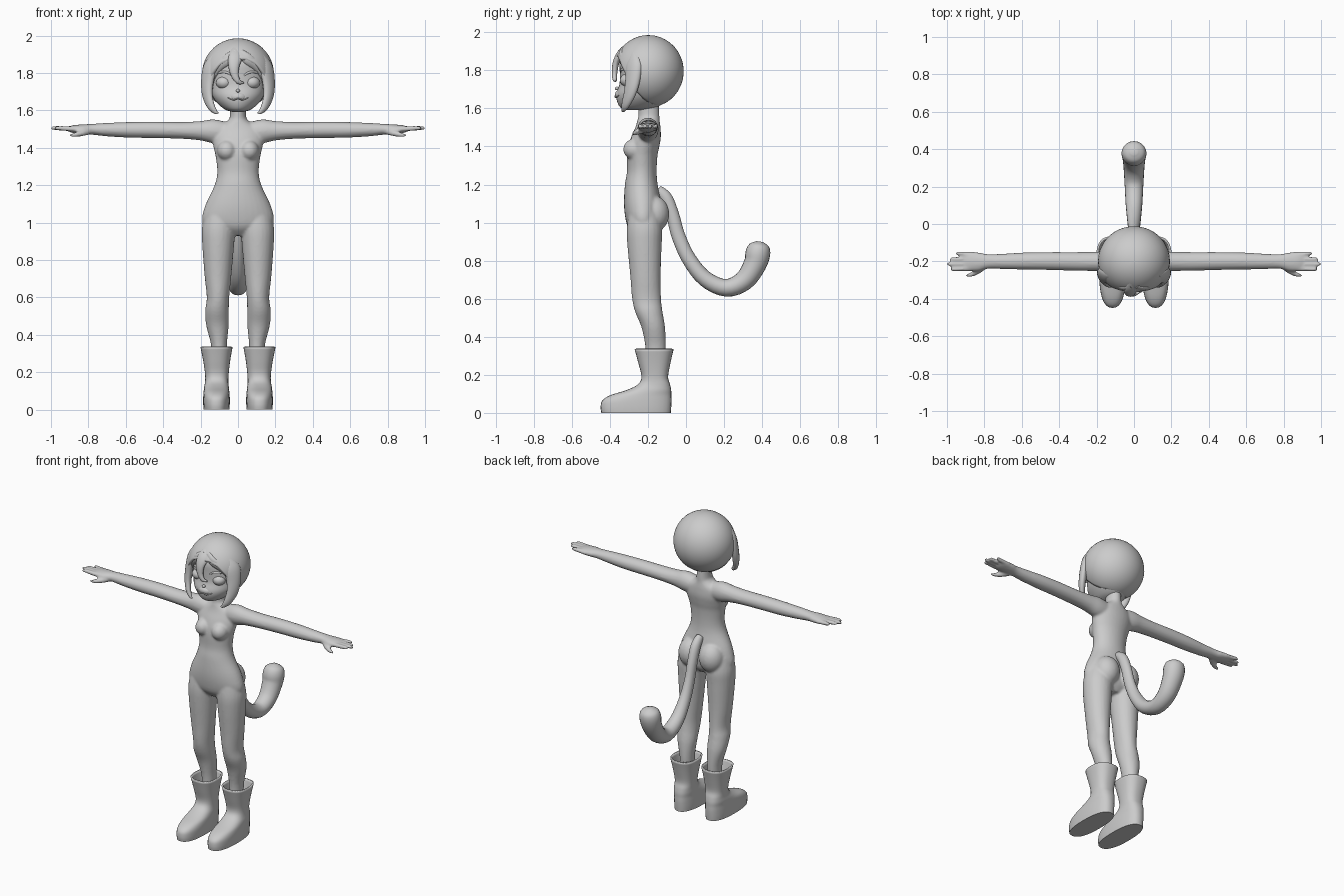
import bpy, bmesh, math
from mathutils import Vector

skin = bpy.data.materials.new("plain_grey")
skin.diffuse_color = (0.6, 0.6, 0.6, 1)


def finish(name, bm):
    bmesh.ops.recalc_face_normals(bm, faces=bm.faces[:])
    me = bpy.data.meshes.new(name)
    bm.to_mesh(me)
    bm.free()
    ob = bpy.data.objects.new(name, me)
    bpy.context.collection.objects.link(ob)
    me.materials.append(skin)
    bpy.ops.object.select_all(action='DESELECT')
    ob.select_set(True)
    bpy.context.view_layer.objects.active = ob
    bpy.ops.object.shade_smooth_by_angle(angle=math.radians(50))
    return ob


def spline(rows, sub):
    """Catmull-Rom interpolation through rows of numbers."""
    out = []
    for i in range(len(rows) - 1):
        p0, p1, p2, p3 = (rows[max(0, min(len(rows) - 1, i + k))] for k in (-1, 0, 1, 2))
        for s in range(sub):
            t = s / sub
            out.append([0.5 * (2 * b + (c - a) * t + (2 * a - 5 * b + 4 * c - d) * t * t
                               + (3 * b - a - 3 * c + d) * t ** 3) for a, b, c, d in zip(p0, p1, p2, p3)])
    return out + [list(rows[-1])]


def sweep(bm, rows, ref, n=20, sub=4, axis=None, power=1.0, top=True, side=1):
    """Skin ellipses along a path; each row is x, y, z, half width, half depth."""
    rows = spline([(r[0] * side, *r[1:]) for r in rows], sub)
    pts = [Vector(r[:3]) for r in rows]
    rings = []
    for i, r in enumerate(rows):
        t = Vector(axis) if axis else (pts[min(i + 1, len(pts) - 1)] - pts[max(i - 1, 0)]).normalized()
        u = Vector(ref).cross(t).normalized()
        v = t.cross(u)
        ring = []
        for k in range(n):
            c, s = math.cos(2 * math.pi * k / n), math.sin(2 * math.pi * k / n)
            c, s = math.copysign(abs(c) ** power, c), math.copysign(abs(s) ** power, s)
            ring.append(bm.verts.new(pts[i] + u * c * r[3] + v * s * r[4]))
        rings.append(ring)
    for a, b in zip(rings, rings[1:]):
        for k in range(n):
            bm.faces.new((a[k], a[(k + 1) % n], b[(k + 1) % n], b[k]))
    bm.faces.new(rings[0][::-1])
    if top:
        bm.faces.new(rings[-1])


def ball(bm, centre, size):
    vs = bmesh.ops.create_uvsphere(bm, u_segments=24, v_segments=16, radius=1)["verts"]
    for v in vs:
        v.co = Vector(centre) + Vector(a * b for a, b in zip(v.co, size))


UP, BACK = (0, 0, 1), (0, 1, 0)

# Body: overlapping torso, legs, arms and hands fused into one skin
bm = bmesh.new()
sweep(bm, [(0, -.215, .93, .07, .05), (0, -.22, .97, .165, .082), (0, -.225, 1.02, .192, .093),
           (0, -.228, 1.1, .172, .098), (0, -.235, 1.2, .125, .086), (0, -.232, 1.27, .111, .078),
           (0, -.23, 1.35, .119, .08), (0, -.222, 1.4, .13, .082), (0, -.21, 1.45, .138, .078),
           (0, -.2, 1.5, .125, .066), (0, -.197, 1.54, .062, .058), (0, -.195, 1.57, .043, .055),
           (0, -.2, 1.66, .045, .055)], BACK, n=32, axis=UP)
for s in (-1, 1):
    # leg
    sweep(bm, [(.1, -.16, .26, .04, .05), (.102, -.16, .35, .043, .054), (.11, -.172, .45, .06, .062),
               (.112, -.195, .53, .063, .072), (.107, -.207, .6, .06, .076), (.107, -.213, .72, .072, .08),
               (.106, -.218, .88, .085, .09), (.103, -.218, .97, .09, .093),
               (.095, -.22, 1.06, .08, .08)], BACK, n=24, axis=UP, side=s)
    ball(bm, (s * .076, -.168, 1.045), (.08, .08, .095))
    ball(bm, (s * .06, -.27, 1.385), (.052, .06, .055))
    # arm and palm
    sweep(bm, [(.05, -.2, 1.48, .05, .055), (.13, -.2, 1.488, .056, .064), (.2, -.2, 1.491, .052, .052),
               (.3, -.2, 1.493, .05, .045), (.45, -.198, 1.496, .048, .044), (.58, -.198, 1.496, .046, .042),
               (.7, -.2, 1.497, .041, .036), (.78, -.2, 1.499, .039, .029), (.83, -.202, 1.499, .05, .026),
               (.88, -.2, 1.5, .052, .021), (.905, -.2, 1.5, .044, .014)], UP, axis=(s, 0, 0), side=s)
    # fingers and thumb
    for y, y2, tip in ((-.163, -.157, .955), (-.189, -.188, .985), (-.214, -.215, 1.0), (-.239, -.243, .982)):
        sweep(bm, [(.87, y, 1.5, .014, .014), (.92, (y + y2) / 2, 1.503, .0125, .013),
                   (tip - .012, y2, 1.505, .0105, .011), (tip, y2, 1.505, .005, .005)], UP, n=10, side=s)
    sweep(bm, [(.79, -.215, 1.49, .018, .018), (.83, -.25, 1.478, .016, .016), (.87, -.27, 1.47, .013, .013),
               (.9, -.278, 1.465, .006, .006)], UP, n=10, side=s)
body = finish("body", bm)
rm = body.modifiers.new("fuse", 'REMESH')
rm.mode, rm.voxel_size, rm.use_smooth_shade = 'VOXEL', .0075, True
sm = body.modifiers.new("soften", 'SMOOTH')
sm.factor, sm.iterations = .5, 5

# Tail with a fat rounded tip
bm = bmesh.new()
sweep(bm, [(0, -.15, 1.17, .028, .024), (0, -.105, 1.13, .033, .03), (0, -.07, 1.04, .034, .03),
           (0, -.04, .93, .036, .03), (0, .015, .81, .038, .036), (0, .1, .705, .042, .044),
           (0, .21, .657, .046, .05), (0, .305, .695, .053, .056), (0, .362, .78, .06, .063),
           (0, .378, .84, .065, .067), (0, .385, .88, .052, .054), (0, .388, .9, .018, .018)], (1, 0, 0))
for v in bm.verts:   # keep the sweep's wide side across the body
    v.co.x *= 1.0
finish("tail", bm)

# Boots: open flared shafts on long rounded feet
for s, label in ((-1, "left"), (1, "right")):
    bm = bmesh.new()
    rows = [(.115, -.2625, 0, .069, .1825), (.115, -.263, .03, .071, .1855), (.115, -.258, .065, .071, .182),
            (.115, -.237, .093, .069, .16), (.115, -.195, .12, .066, .117), (.114, -.168, .15, .062, .084),
            (.113, -.164, .19, .063, .07), (.114, -.166, .26, .072, .084), (.115, -.1675, .335, .086, .1025)]
    sweep(bm, rows, BACK, n=32, axis=UP, power=.82, top=False, side=s)
    boot = finish(label + "_boot", bm)
    so = boot.modifiers.new("wall", 'SOLIDIFY')
    so.thickness, so.offset = .01, -1

# Face with chin and muzzle
bm = bmesh.new()
sweep(bm, [(0, -.26, 1.592, .03, .05), (0, -.25, 1.605, .07, .095), (0, -.235, 1.64, .112, .128),
           (0, -.225, 1.68, .138, .14), (0, -.215, 1.73, .15, .134), (0, -.21, 1.79, .155, .138),
           (0, -.205, 1.86, .145, .14), (0, -.2, 1.92, .1, .1)], BACK, n=40, axis=UP)
ball(bm, (0, -.335, 1.672), (.05, .038, .03))
ball(bm, (0, -.362, 1.705), (.01, .012, .009))
finish("face", bm)

# Eyes, brows and mouth
for s, label in ((-1, "left"), (1, "right")):
    bm = bmesh.new()
    ball(bm, (s * .075, -.305, 1.748), (.042, .042, .035))
    finish(label + "_eye", bm)
    bm = bmesh.new()
    sweep(bm, [(.03, -.343, 1.785, .003, .004), (.06, -.341, 1.803, .005, .006),
               (.1, -.318, 1.803, .005, .006), (.13, -.285, 1.785, .003, .003)], UP, n=8, side=s)
    finish(label + "_brow", bm)
bm = bmesh.new()
sweep(bm, [(-.055, -.352, 1.668, .003, .002), (-.025, -.368, 1.656, .004, .003), (0, -.373, 1.664, .004, .003),
           (.025, -.368, 1.656, .004, .003), (.055, -.352, 1.668, .003, .002)], UP, n=8)
finish("mouth", bm)

# Hair cap: columns from the crown down to a hem that rises over the face
hem = [(0, 1.875), (15, 1.875), (32, 1.85), (48, 1.79), (62, 1.70), (78, 1.645), (95, 1.622), (130, 1.61), (180, 1.608)]
bm = bmesh.new()
N, M = 72, 18
crown = bm.verts.new((0, -.197, 1.985))
cols = []
for i in range(N):
    th = 2 * math.pi * i / N
    deg = abs((math.degrees(th) + 180) % 360 - 180)
    for (a, za), (b, zb) in zip(hem, hem[1:]):
        if a <= deg <= b:
            z_end = za + (zb - za) * (deg - a) / (b - a)
            break
    end = math.acos(max(-1, (z_end - 1.795) / .19))
    cols.append([bm.verts.new((.192 * math.sin(end * j / M) * math.sin(th),
                               -.197 - .185 * math.sin(end * j / M) * math.cos(th),
                               1.795 + .19 * math.cos(end * j / M))) for j in range(1, M + 1)])
for a, b in zip(cols, cols[1:] + cols[:1]):
    bm.faces.new((crown, a[0], b[0]))
    for j in range(M - 1):
        bm.faces.new((a[j], a[j + 1], b[j + 1], b[j]))
cap = finish("hair_cap", bm)
so = cap.modifiers.new("thickness", 'SOLIDIFY')
so.thickness, so.offset = .025, -1

# Side locks and the curled fringe
for s, label in ((-1, "left"), (1, "right")):
    bm = bmesh.new()
    sweep(bm, [(.125, -.275, 1.89, .02, .015), (.15, -.275, 1.83, .05, .025), (.164, -.28, 1.75, .045, .025),
               (.163, -.295, 1.68, .036, .021), (.143, -.318, 1.62, .024, .016),
               (.118, -.33, 1.59, .011, .009), (.105, -.333, 1.588, .003, .003)], (.8 * s, -.6, 0), side=s, n=16)
    finish(label + "_side_lock", bm)
    bm = bmesh.new()
    sweep(bm, [(.01, -.33, 1.91, .02, .014), (.05, -.338, 1.875, .03, .016), (.1, -.318, 1.835, .026, .016),
               (.137, -.285, 1.77, .015, .014), (.142, -.275, 1.7, .005, .005)], (0, -1, 0), side=s, n=14)
    finish(label + "_fringe", bm)
bm = bmesh.new()
sweep(bm, [(.0, -.3, 1.935, .03, .012), (-.012, -.345, 1.89, .038, .016), (-.022, -.368, 1.84, .03, .017),
           (-.016, -.375, 1.785, .02, .014), (.005, -.374, 1.752, .013, .011),
           (.03, -.365, 1.748, .004, .004)], (0, -1, 0), n=16)
finish("front_curl", bm)
